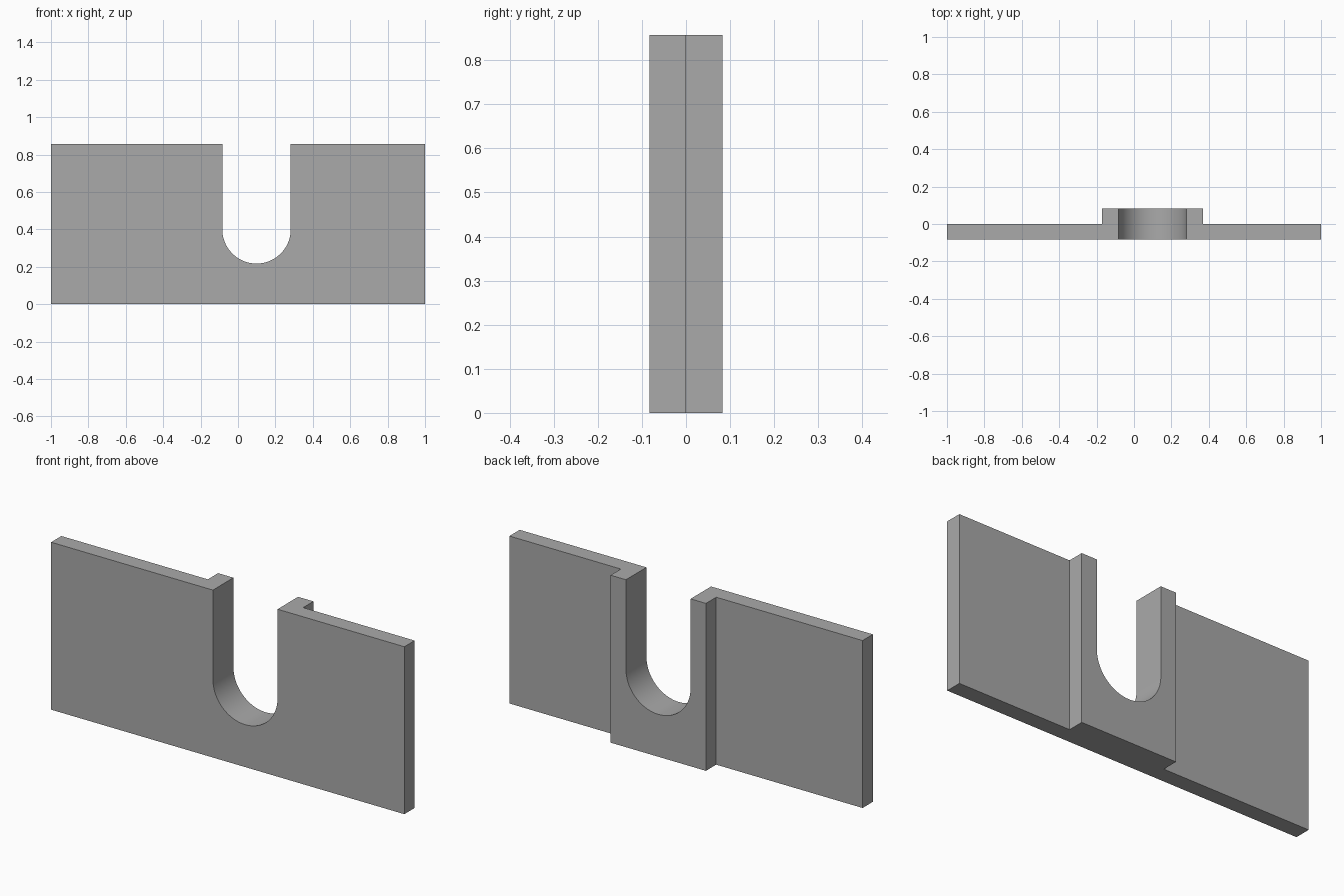
import bpy
import bmesh
import math

HEIGHT = 0.857
HALF_DEPTH = 0.083
SLOT_X, SLOT_Z, SLOT_R = 0.099, 0.40, 0.183
PAD_HALF = 0.27

default = bpy.data.objects.get("Cube")
if default:
    bpy.data.objects.remove(default, do_unlink=True)

grey = bpy.data.materials.new("plain grey")
grey.use_nodes = True
colour = (0.4, 0.4, 0.4, 1)
grey.diffuse_color = colour
grey.node_tree.nodes["Principled BSDF"].inputs["Base Color"].default_value = colour


def prism(name, points, direction):
    """Extrude a closed outline along a direction into a solid."""
    bm = bmesh.new()
    face = bm.faces.new([bm.verts.new(p) for p in points])
    result = bmesh.ops.extrude_face_region(bm, geom=[face])
    moved = [v for v in result["geom"] if isinstance(v, bmesh.types.BMVert)]
    bmesh.ops.translate(bm, verts=moved, vec=direction)
    bmesh.ops.recalc_face_normals(bm, faces=bm.faces)
    mesh = bpy.data.meshes.new(name)
    bm.to_mesh(mesh)
    bm.free()
    mesh.materials.append(grey)
    obj = bpy.data.objects.new(name, mesh)
    bpy.context.collection.objects.link(obj)
    return obj


# Plate with a thicker pad behind the slot, drawn as a footprint
left, right = SLOT_X - PAD_HALF, SLOT_X + PAD_HALF
footprint = [(-1, -HALF_DEPTH), (1, -HALF_DEPTH), (1, 0), (right, 0),
             (right, HALF_DEPTH), (left, HALF_DEPTH), (left, 0), (-1, 0)]
plate = prism("slotted_plate", [(x, y, 0) for x, y in footprint], (0, 0, HEIGHT))

# Round-bottomed slot, open at the top
steps = 48
arc = [math.pi + math.pi * i / steps for i in range(steps + 1)]
outline = [(SLOT_X + SLOT_R * math.cos(a), -0.5, SLOT_Z + SLOT_R * math.sin(a)) for a in arc]
outline += [(SLOT_X + SLOT_R, -0.5, 1), (SLOT_X - SLOT_R, -0.5, 1)]
cutter = prism("slot_cutter", outline, (0, 1, 0))
cutter.hide_render = True

# Cut the slot, then discard the cutter
cut = plate.modifiers.new("slot", 'BOOLEAN')
cut.operation = 'DIFFERENCE'
cut.solver = 'EXACT'
cut.object = cutter
bpy.context.view_layer.objects.active = plate
plate.select_set(True)
bpy.ops.object.modifier_apply(modifier=cut.name)
bpy.data.objects.remove(cutter, do_unlink=True)

# Smooth the curved slot floor while keeping the corners crisp
bpy.ops.object.shade_smooth_by_angle(angle=math.radians(30))
